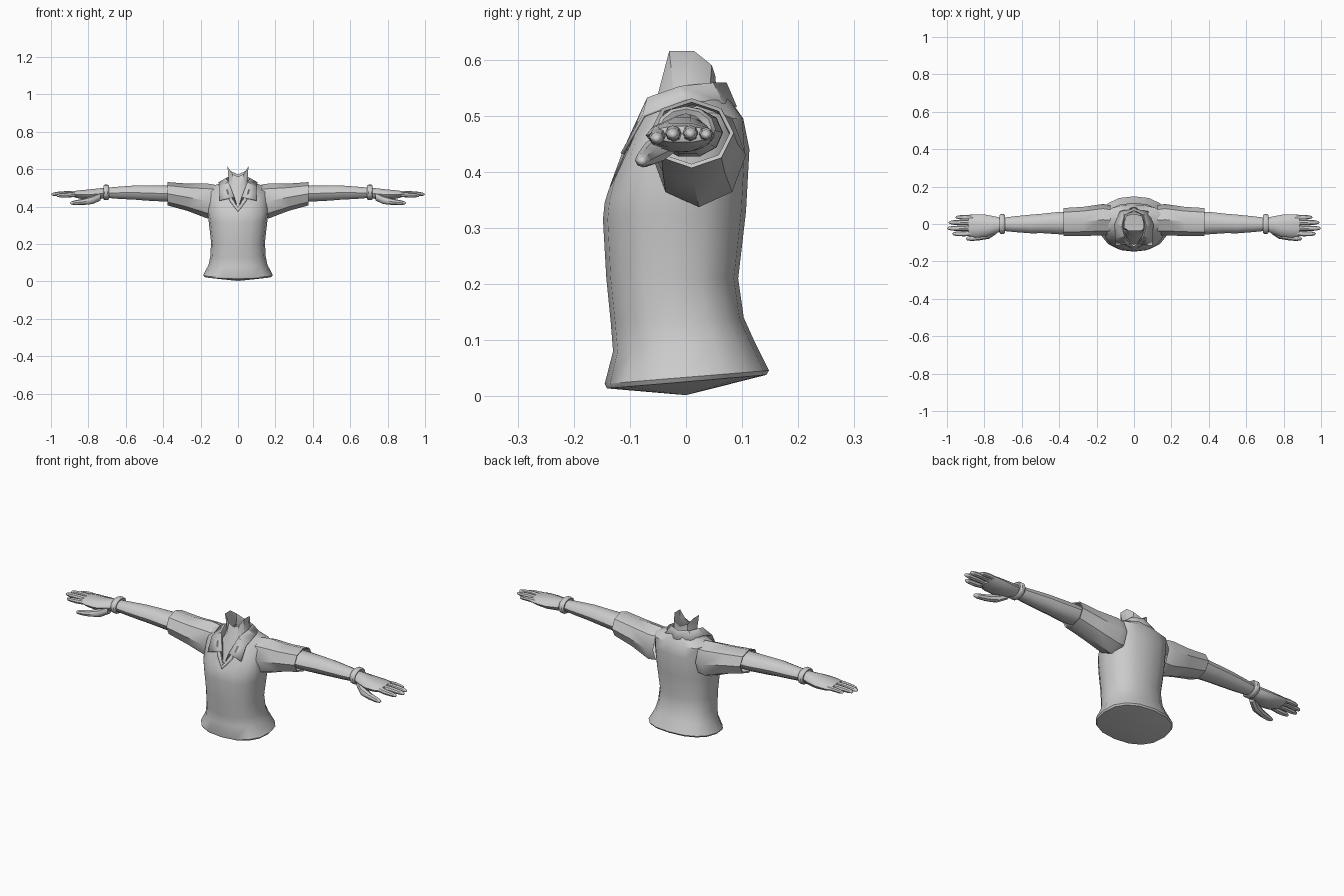
import bpy, bmesh, math
from mathutils import Vector


def finish(name, bm, mirror=False, angle=42):
    bmesh.ops.recalc_face_normals(bm, faces=bm.faces)
    me = bpy.data.meshes.new(name)
    bm.to_mesh(me)
    bm.free()
    me.shade_smooth()
    me.set_sharp_from_angle(angle=math.radians(angle))
    ob = bpy.data.objects.new(name, me)
    bpy.context.collection.objects.link(ob)
    if mirror:
        m = ob.modifiers.new("mirror", 'MIRROR')
        m.use_axis[0] = True
        m.use_clip = True
    return ob


def loft(name, rings, closed=True, tip_start=None, tip_end=None, mirror=False, angle=42):
    """Skin a list of equal-length point rings; tips close the ends with a fan."""
    bm = bmesh.new()
    vs = [[bm.verts.new(p) for p in r] for r in rings]
    n = len(rings[0])
    for a, b in zip(vs, vs[1:]):
        for i in range(n if closed else n - 1):
            j = (i + 1) % n
            bm.faces.new((a[i], a[j], b[j], b[i]))
    for tip, ring in ((tip_start, vs[0]), (tip_end, vs[-1])):
        if tip:
            t = bm.verts.new(tip)
            for i in range(n):
                bm.faces.new((ring[i], ring[(i + 1) % n], t))
    return finish(name, bm, mirror, angle)


def full(half):
    """Front-to-back half outline -> symmetric closed ring."""
    return half + [(-x, y, z) for x, y, z in half[-2:0:-1]]


def body_half(zf, zb, w, yf, yb):
    pts = []
    for i in range(9):
        a = math.pi * i / 8
        s, c = math.sin(a), math.cos(a)
        k = (1 - math.copysign(abs(c) ** 0.85, c)) / 2
        x = w * max(s, 0) ** 0.85 if 0 < i < 8 else 0
        pts.append((x, yf + (yb - yf) * k, zf + (zb - zf) * k))
    return pts


def limb(name, specs, sides, tip_len=None, start_cap=False):
    """Tube along x: each spec is x, centre y, centre z, radius y, radius z."""
    rings = [[(x, cy + ry * math.cos(math.tau * i / sides), cz + rz * math.sin(math.tau * i / sides))
              for i in range(sides)] for x, cy, cz, ry, rz in specs]
    e, s = specs[-1], specs[0]
    end = (e[0] + tip_len, e[1], e[2]) if tip_len is not None else None
    start = s[:3] if start_cap else None
    return loft(name, rings, True, start, end, mirror=True)


# Shirt body: hem to chest, then shoulder ring and V-neckline
shirt = [body_half(*r) for r in (
    (.014, .038, .181, -.141, .143),
    (.022, .046, .186, -.145, .148),
    (.080, .100, .157, -.130, .121),
    (.130, .140, .148, -.134, .103),
    (.210, .210, .144, -.142, .093),
    (.315, .330, .157, -.148, .107),
    (.345, .440, .164, -.145, .113))]
shirt.append([(0, -.138, .368), (.06, -.126, .39), (.105, -.098, .43), (.14, -.06, .47),
              (.152, 0, .505), (.15, .05, .505), (.12, .085, .495), (.06, .10, .495), (0, .102, .495)])
shirt.append([(0, -.122, .395), (.025, -.10, .44), (.045, -.08, .49), (.06, -.045, .525),
              (.066, 0, .535), (.062, .035, .535), (.048, .06, .535), (.025, .072, .533), (0, .076, .532)])
loft("shirt_body", [full(r) for r in shirt], tip_start=(0, 0, .002))

# Neck and bare chest inside the V, with ragged open top
neck = [
    [(0, -.112, .385), (.05, -.085, .43), (.075, -.03, .49), (.075, .02, .50), (.06, .05, .50), (0, .065, .50)],
    [(0, -.062, .51), (.03, -.055, .52), (.05, -.02, .53), (.05, .015, .535), (.04, .042, .54), (0, .055, .54)],
    [(0, -.036, .56), (.03, -.034, .575), (.056, -.03, .615), (.056, .015, .615), (.04, .046, .59), (0, .052, .572)]]
loft("neck", [full(r) for r in neck])

# Folded collar: inner stand, fold line, outer fall with pointed flaps
collar = loft("collar", [
    [(.010, -.115, .412), (.044, -.07, .50), (.056, -.01, .525), (.044, .045, .53), (0, .066, .53)],
    [(.022, -.106, .45), (.052, -.068, .53), (.066, -.01, .550), (.052, .048, .556), (0, .072, .556)],
    [(.098, -.114, .432), (.100, -.075, .50), (.102, 0, .528), (.075, .066, .520), (0, .088, .515)]],
    closed=False, mirror=True, angle=30)
thick = collar.modifiers.new("thickness", 'SOLIDIFY')
thick.thickness = .006
thick.offset = 0

# Placket edge running down each side of the V
placket = loft("placket", [
    [(0, -.127, .388), (.028, -.106, .44), (.048, -.084, .49)],
    [(0, -.134, .372), (.045, -.112, .432), (.062, -.084, .49)]], closed=False, mirror=True)
edge = placket.modifiers.new("thickness", 'SOLIDIFY')
edge.thickness = .005
edge.offset = 0

# Short sleeves, turned in at the cuff
limb("sleeves", [
    (.125, .02, .43, .080, .088),
    (.165, .023, .43, .084, .093),
    (.270, .014, .450, .078, .073),
    (.378, .010, .469, .075, .062),
    (.376, .010, .469, .068, .055),
    (.320, .012, .465, .066, .055)], 8)

# Arms
limb("arms", [
    (.300, .006, .470, .060, .045),
    (.400, .005, .470, .060, .045),
    (.490, .003, .473, .052, .043),
    (.550, .000, .475, .050, .040),
    (.640, -.001, .474, .042, .034),
    (.710, -.002, .474, .034, .028)], 10, start_cap=True)

# Wristbands
limb("wristbands", [
    (.694, 0, .476, .032, .027),
    (.690, 0, .476, .046, .036),
    (.697, 0, .476, .053, .041),
    (.713, 0, .476, .053, .041),
    (.720, 0, .476, .046, .036),
    (.716, 0, .476, .032, .027)], 12)

# Hands: palm, four fingers and thumb
limb("palms", [
    (.705, -.002, .474, .034, .028),
    (.745, -.006, .468, .047, .031),
    (.795, -.010, .464, .060, .029),
    (.850, -.010, .465, .062, .023),
    (.885, -.008, .467, .057, .015)], 10, tip_len=.006)

for label, y, length, r, z in (("index", -.052, .972, .0140, .460), ("middle", -.023, 1.0, .0145, .467),
                               ("ring", .008, .992, .0140, .468), ("little", .036, .955, .0120, .466)):
    x0 = .855
    span = length - x0
    limb(label + "_fingers", [
        (x0, y * .92, .467, r, r),
        (x0 + span * .45, y, z + .002, r, r * .95),
        (x0 + span * .80, y, z, r * .88, r * .8),
        (x0 + span * .95, y, z - .001, r * .55, r * .5)], 8, tip_len=span * .05)

limb("thumbs", [
    (.735, -.030, .455, .022, .022),
    (.775, -.056, .436, .023, .022),
    (.825, -.070, .426, .017, .017),
    (.870, -.077, .421, .014, .013),
    (.892, -.078, .419, .009, .008)], 8, tip_len=.008, start_cap=True)
